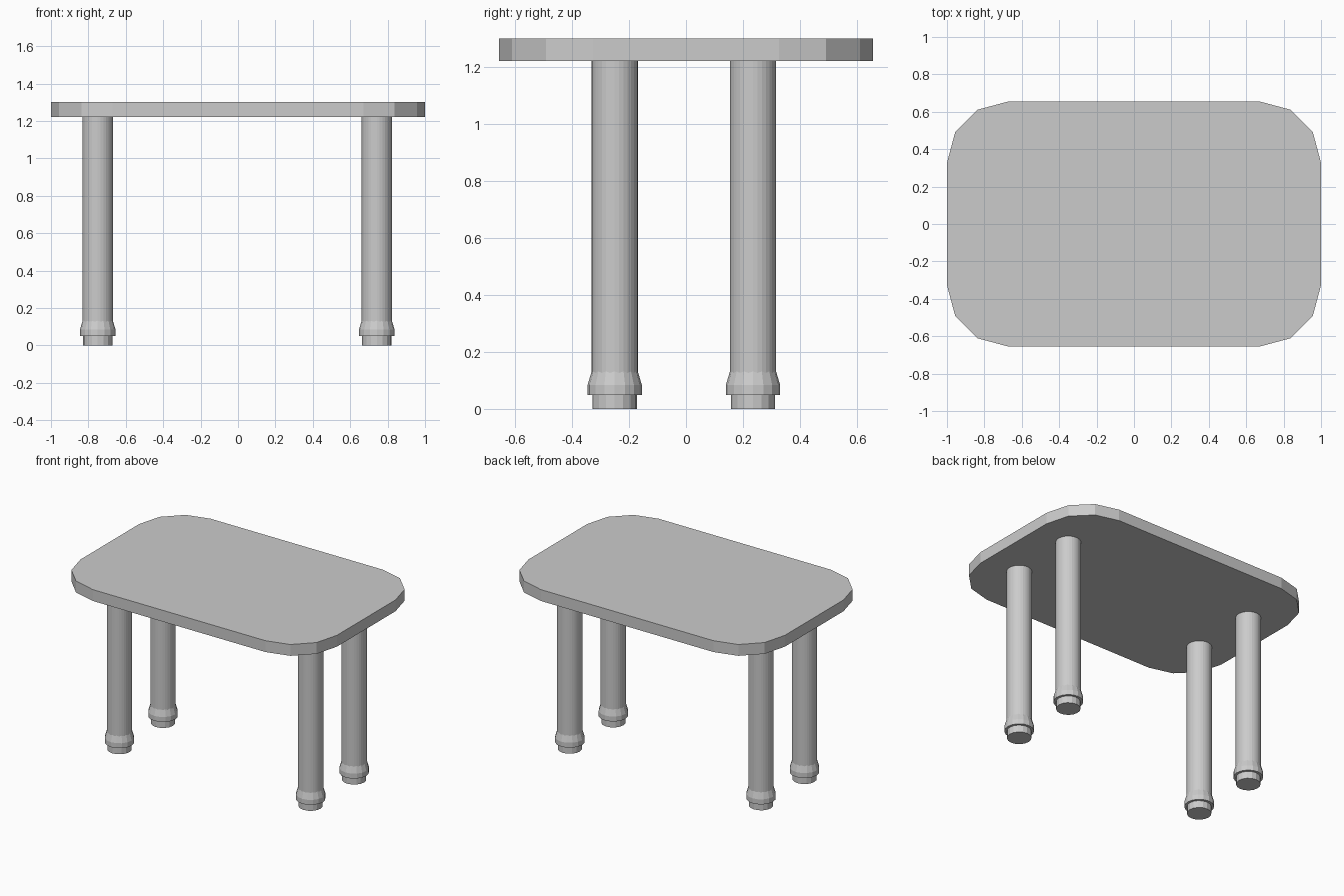
import bpy, bmesh, math

if "Cube" in bpy.data.objects:
    bpy.data.objects.remove(bpy.data.objects["Cube"])


def finish(bm, name):
    bmesh.ops.recalc_face_normals(bm, faces=bm.faces)
    me = bpy.data.meshes.new(name)
    bm.to_mesh(me)
    bm.free()
    ob = bpy.data.objects.new(name, me)
    bpy.context.collection.objects.link(ob)
    return ob


def lathe(name, profile, sides, x, y):
    """Closed turned solid from (radius, height) points."""
    bm = bmesh.new()
    rings = []
    for r, z in profile:
        rings.append([bm.verts.new((x + r * math.cos(2 * math.pi * i / sides),
                                    y + r * math.sin(2 * math.pi * i / sides), z))
                      for i in range(sides)])
    for a, b in zip(rings, rings[1:]):
        for i in range(sides):
            j = (i + 1) % sides
            bm.faces.new((a[i], a[j], b[j], b[i]))
    bm.faces.new(rings[0])
    bm.faces.new(rings[-1])
    return finish(bm, name)


# Table top: rounded rectangle with three-segment corners
RADIUS, HALF_X, HALF_Y, Z0, Z1 = 0.328, 1.0, 0.655, 1.22, 1.30
bm = bmesh.new()
outline = []
for k, (sx, sy) in enumerate([(1, 1), (-1, 1), (-1, -1), (1, -1)]):
    for s in range(4):
        a = math.radians(90 * k + 30 * s)
        outline.append(bm.verts.new((sx * (HALF_X - RADIUS) + RADIUS * math.cos(a),
                                     sy * (HALF_Y - RADIUS) + RADIUS * math.sin(a), Z0)))
base = bm.faces.new(outline)
ext = bmesh.ops.extrude_face_region(bm, geom=[base], use_keep_orig=True)
bmesh.ops.translate(bm, vec=(0, 0, Z1 - Z0),
                    verts=[v for v in ext["geom"] if isinstance(v, bmesh.types.BMVert)])
finish(bm, "table_top")

# Legs: round post, flared collar and small foot
for side, x in (("left", -0.75), ("right", 0.742)):
    for end, y in (("front", -0.25), ("back", 0.235)):
        tag = f"{end}_{side}"
        lathe(f"{tag}_leg", [(0.081, 0.125), (0.081, Z0)], 32, x, y)
        lathe(f"{tag}_collar_and_foot",
              [(0.078, 0), (0.078, 0.05), (0.095, 0.05), (0.095, 0.085), (0.081, 0.132)],
              16, x, y)
